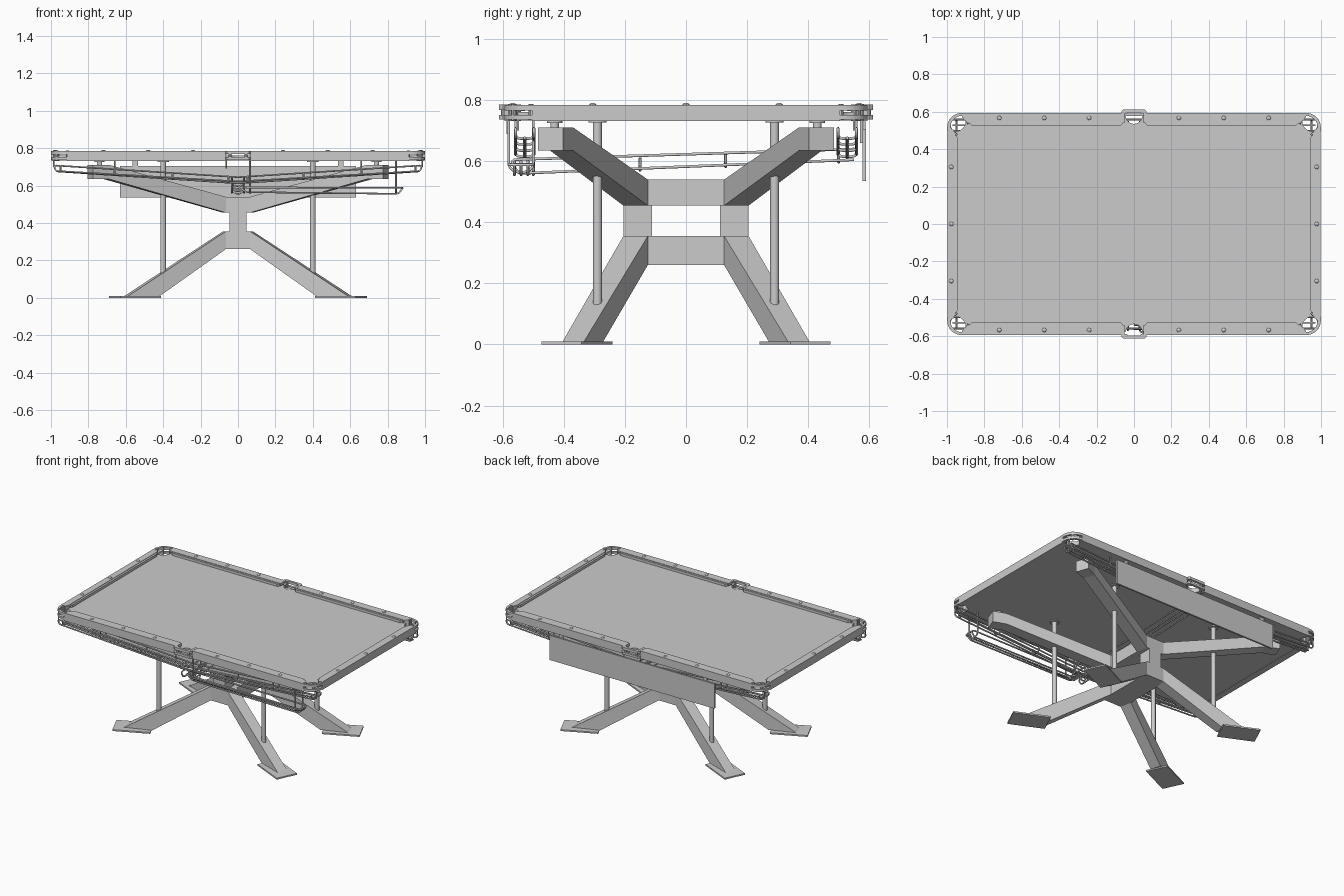
import bpy, bmesh, math
from mathutils import Vector

if "Cube" in bpy.data.objects:
    bpy.data.objects.remove(bpy.data.objects["Cube"])

QUADS = [(1, 1), (-1, 1), (-1, -1), (1, -1)]


def make(name, rings):
    """Loft a closed solid through matching rings of points."""
    bm = bmesh.new()
    vs = [[bm.verts.new(p) for p in r] for r in rings]
    n = len(rings[0])
    for a, b in zip(vs, vs[1:]):
        for i in range(n):
            bm.faces.new((a[i], a[(i + 1) % n], b[(i + 1) % n], b[i]))
    bm.faces.new(vs[0])
    bm.faces.new(vs[-1])
    bmesh.ops.recalc_face_normals(bm, faces=bm.faces)
    me = bpy.data.meshes.new(name)
    bm.to_mesh(me)
    bm.free()
    ob = bpy.data.objects.new(name, me)
    bpy.context.collection.objects.link(ob)
    return ob


def prism(name, pts, z0, z1):
    return make(name, [[(x, y, z0) for x, y in pts], [(x, y, z1) for x, y in pts]])


def box(name, x0, x1, y0, y1, z0, z1):
    return prism(name, [(x0, y0), (x1, y0), (x1, y1), (x0, y1)], z0, z1)


def rod(name, x, y, z0, z1, r, n=20):
    bpy.ops.mesh.primitive_cylinder_add(vertices=n, radius=r, depth=z1 - z0,
                                        location=(x, y, (z0 + z1) / 2))
    bpy.context.object.name = name
    bpy.ops.object.shade_smooth_by_angle()


def wire(name, pts, r=0.005, closed=False, fillet=0.02):
    """Bent round wire with filleted corners."""
    pts = [Vector(p) for p in pts]
    n = len(pts)
    out = []
    for i, p in enumerate(pts):
        if not closed and i in (0, n - 1):
            out.append(p)
            continue
        a, b = pts[i - 1] - p, pts[(i + 1) % n] - p
        d = min(fillet, a.length * 0.49, b.length * 0.49)
        a, b = p + a.normalized() * d, p + b.normalized() * d
        for k in range(5):
            t = k / 4
            out.append(a * (1 - t) ** 2 + p * 2 * t * (1 - t) + b * t * t)
    cu = bpy.data.curves.new(name, 'CURVE')
    cu.dimensions = '3D'
    cu.bevel_depth = r
    cu.bevel_resolution = 1
    cu.use_fill_caps = True
    sp = cu.splines.new('POLY')
    sp.points.add(len(out) - 1)
    for q, v in zip(sp.points, out):
        q.co = (*v, 1)
    sp.use_cyclic_u = closed
    bpy.context.collection.objects.link(bpy.data.objects.new(name, cu))


def arc(cx, cy, r, a0, a1, n=10):
    return [(cx + r * math.cos(math.radians(a0 + (a1 - a0) * i / n)),
             cy + r * math.sin(math.radians(a0 + (a1 - a0) * i / n))) for i in range(n + 1)]


# Bed slab with notches for the six pockets
half = [(0.98, 0.50)] + arc(0.955, 0.55, 0.055, 280, 170) + [(0.90, 0.575), (0.05, 0.575)]
half += arc(0, 0.58, 0.045, 0, -180)[:6]
top = half + [(-x, y) for x, y in reversed(half[:-1])]
prism("bed", top + [(-x, -y) for x, y in top], 0.733, 0.762)

# Rails and cushions
for sy in (1, -1):
    for sx in (1, -1):
        P = [(0.065, 0.594), (0.915, 0.594), (0.915, 0.56), (0.885, 0.54), (0.065, 0.54)]
        prism("long_rail", [(sx * x, sy * y) for x, y in P], 0.731, 0.785)
        P = [(0.055, 0.545), (0.885, 0.545), (0.868, 0.527), (0.07, 0.527)]
        prism("long_cushion", [(sx * x, sy * y) for x, y in P], 0.765, 0.782)
for sx in (1, -1):
    P = [(0.998, 0.505), (0.965, 0.505), (0.955, 0.48)]
    P += [(x, -y) for x, y in reversed(P)]
    prism("end_rail", [(sx * x, y) for x, y in P], 0.731, 0.785)
    P = [(0.96, 0.48), (0.942, 0.462), (0.942, -0.462), (0.96, -0.48)]
    prism("end_cushion", [(sx * x, y) for x, y in P], 0.765, 0.782)

# Sight markers on the rails
spots = [(sx * x, sy * 0.567) for x in (0.24, 0.48, 0.72) for sx, sy in QUADS]
spots += [(sx * 0.977, y) for sx in (1, -1) for y in (-0.305, 0, 0.305)]
for x, y in spots:
    make("sight", [[(x + r * math.cos(a * math.pi / 4), y + r * math.sin(a * math.pi / 4), z)
                    for a in range(8)] for r, z in ((0.012, 0.785), (0.010, 0.788), (0.004, 0.791))])

# Corner pockets: stacked rounded brackets, posts and jaws
for sx, sy in QUADS:
    outer = [(0.90, 0.594)] + arc(0.92, 0.515, 0.079, 90, 0) + [(0.999, 0.495)]
    inner = [(0.90, 0.578)] + arc(0.92, 0.515, 0.063, 90, 0) + [(0.983, 0.495)]
    ring = [(sx * x, sy * y) for x, y in outer + inner[::-1]]
    for z0, z1 in ((0.766, 0.784), (0.736, 0.752)):
        prism("corner_bracket", ring, z0, z1)
    for x, y in ((0.912, 0.575), (0.968, 0.563), (0.98, 0.507)):
        rod("corner_post", sx * x, sy * y, 0.733, 0.788, 0.008, 10)
    wire("corner_jaw", [(sx * 0.885, sy * 0.535, 0.778), (sx * 0.91, sy * 0.585, 0.778),
                        (sx * 0.955, sy * 0.585, 0.778), (sx * 0.985, sy * 0.55, 0.778),
                        (sx * 0.985, sy * 0.51, 0.778), (sx * 0.945, sy * 0.475, 0.778)])
    wire("corner_hanger", [(sx * 0.985, sy * 0.55, 0.745), (sx * 0.985, sy * 0.55, 0.70)], 0.004)

# Side pockets: stacked U brackets with ribs and hangers
for sy in (1, -1):
    P = [(0.068, 0.54), (0.068, 0.60), (0.058, 0.612)]
    Q = [(0.044, 0.596), (0.052, 0.588), (0.052, 0.54)]
    pts = P + [(-x, y) for x, y in P[::-1]] + [(-x, y) for x, y in Q[::-1]] + Q
    for z0, z1 in ((0.768, 0.786), (0.736, 0.752)):
        prism("side_bracket", [(x, sy * y) for x, y in pts], z0, z1)
    for sx in (1, -1):
        rod("side_post", sx * 0.042, sy * 0.597, 0.736, 0.786, 0.009, 10)
        wire("side_hanger", [(sx * 0.063, sy * 0.585, 0.74), (sx * 0.063, sy * 0.585, 0.69)], 0.004)

# Hubs and the two posts between them
hub = [(0.08, 0.125), (0.065, 0.205), (-0.065, 0.205), (-0.08, 0.125)]
hub += [(-x, -y) for x, y in hub]
prism("upper_hub", hub, 0.455, 0.54)
prism("lower_hub", hub, 0.26, 0.355)
for sy in (1, -1):
    box("hub_post", -0.045, 0.045, sy * 0.158 - 0.047, sy * 0.158 + 0.047, 0.35, 0.46)

for sx, sy in QUADS:
    def flip(ring):
        return [(sx * x, sy * y, z) for x, y, z in ring]

    def section(i, o, lo, hi):
        return flip([(*i, lo), (*i, hi), (*o, hi), (*o, lo)])

    # Upper arm with a level end
    make("upper_arm", [section((0.08, 0.125), (0.065, 0.205), 0.455, 0.54),
                       section((0.72, 0.37), (0.69, 0.445), 0.635, 0.711),
                       section((0.805, 0.402), (0.775, 0.485), 0.635, 0.711)])
    rod("arm_pad", sx * 0.74, sy * 0.43, 0.705, 0.735, 0.014)
    rod("arm_pad_flange", sx * 0.74, sy * 0.43, 0.726, 0.734, 0.026)
    # Splayed leg, foot plate and bracing rod
    make("leg", [section((0.08, 0.125), (0.065, 0.205), 0.26, 0.355),
                 flip([(0.44, 0.272, 0.008), (0.61, 0.335, 0.008),
                       (0.59, 0.405, 0.008), (0.42, 0.342, 0.008)])])
    c, s = math.cos(math.radians(25)), math.sin(math.radians(25))
    plate = [(sx * (0.55 + c * u - s * v), sy * (0.357 + s * u + c * v))
             for u, v in ((-0.12, -0.073), (0.12, -0.073), (0.12, 0.073), (-0.12, 0.073))]
    prism("foot_plate", plate, 0, 0.01)
    rod("brace_rod", sx * 0.4, sy * 0.29, 0.12, 0.735, 0.015)
    rod("brace_flange", sx * 0.4, sy * 0.29, 0.727, 0.734, 0.03)

    # Ball return track: side wires, bottom wire and U hoops
    for y in (0.498, 0.558):
        wire("track_side_wire", flip([(0, y, 0.645), (0.985, y, 0.708),
                                      (0.975, y, 0.678), (0, y, 0.622)]))
    wire("track_bottom_wire", flip([(0.0, 0.528, 0.612), (0.97, 0.528, 0.676)]))
    for x in (0.05, 0.35, 0.66, 0.95):
        zu, zl = 0.645 + 0.064 * x, 0.612 + 0.066 * x
        wire("track_hoop", flip([(x, 0.498, zu), (x, 0.498, zl), (x, 0.558, zl), (x, 0.558, zu)]))
    wire("track_hanger", flip([(0.66, 0.558, 0.685), (0.66, 0.558, 0.735)]), 0.004)

# Cross track carrying balls from back to front
for x in (0.033, -0.033):
    wire("cross_wire", [(x, 0.55, 0.64), (x, -0.575, 0.605), (x, -0.55, 0.56), (x, 0.55, 0.605)])
for y, z in ((0.5, 0.603), (0.13, 0.588), (-0.15, 0.576), (-0.5, 0.562)):
    wire("cross_hoop", [(-0.033, y, z + 0.035), (-0.02, y, z - 0.006),
                        (0.02, y, z - 0.006), (0.033, y, z + 0.035)])

# Wire tray at the front where balls collect
wire("tray_rim", [(0.03, -0.58, 0.59), (0.88, -0.58, 0.588),
                  (0.88, -0.50, 0.588), (0.03, -0.50, 0.59)], closed=True)
for y in (-0.562, -0.54, -0.518):
    wire("tray_floor_wire", [(0.0, y, 0.60), (0.04, y, 0.565), (0.86, y, 0.556), (0.88, y, 0.588)])
for x in (0.065, 0.845):
    for y in (-0.58, -0.50):
        wire("tray_hanger", [(x, y, 0.735), (x, y, 0.575), (x, -0.54, 0.56)])

# Apron panel below the back rail
box("back_apron", -0.63, 0.63, 0.578, 0.59, 0.535, 0.705)
for x in (-0.55, 0.55):
    box("apron_bracket", x - 0.015, x + 0.015, 0.57, 0.58, 0.66, 0.735)
